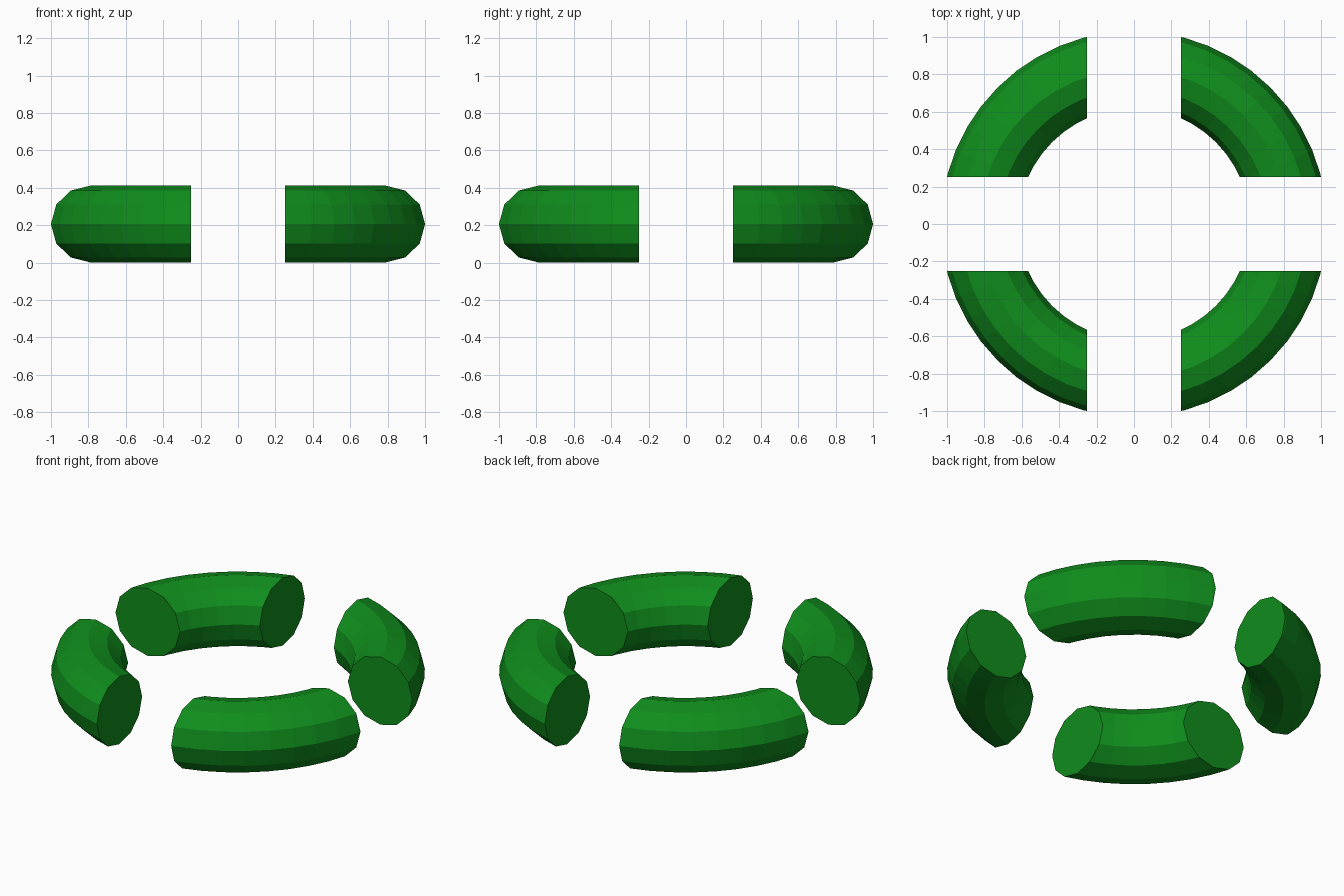
import bpy
import bmesh

if "Cube" in bpy.data.objects:
    bpy.data.objects.remove(bpy.data.objects["Cube"])

MAJOR, MINOR = 0.8254, 0.2064   # ring radius and tube radius
GAP = 0.25                      # half width of the cross-shaped gap

# Low-poly ring: 48 segments around, 12-sided tube, resting on z = 0
bpy.ops.mesh.primitive_torus_add(major_segments=48, minor_segments=12,
                                 major_radius=MAJOR, minor_radius=MINOR)
ring = bpy.context.object
ring.name = "ring_segments"

# Keep one quarter, cut back from both axes and capped flat
bm = bmesh.new()
bm.from_mesh(ring.data)
bmesh.ops.translate(bm, verts=bm.verts, vec=(0, 0, MINOR))
for co, no in (((GAP, 0, 0), (1, 0, 0)), ((0, GAP, 0), (0, 1, 0))):
    bmesh.ops.bisect_plane(bm, geom=bm.verts[:] + bm.edges[:] + bm.faces[:],
                           dist=1e-5, plane_co=co, plane_no=no, clear_inner=True)
bmesh.ops.holes_fill(bm, edges=[e for e in bm.edges if e.is_boundary], sides=0)
bmesh.ops.recalc_face_normals(bm, faces=bm.faces)
for f in bm.faces:
    f.smooth = False
bm.to_mesh(ring.data)
bm.free()

# Mirror the quarter into four separate segments
mirror = ring.modifiers.new("four_way", 'MIRROR')
mirror.use_axis = (True, True, False)
mirror.use_mirror_merge = False

# Green paint
green = bpy.data.materials.new("green")
green.diffuse_color = (0.005, 0.27, 0.012, 1)
green.use_nodes = True
green.node_tree.nodes["Principled BSDF"].inputs["Base Color"].default_value = green.diffuse_color
ring.data.materials.append(green)
